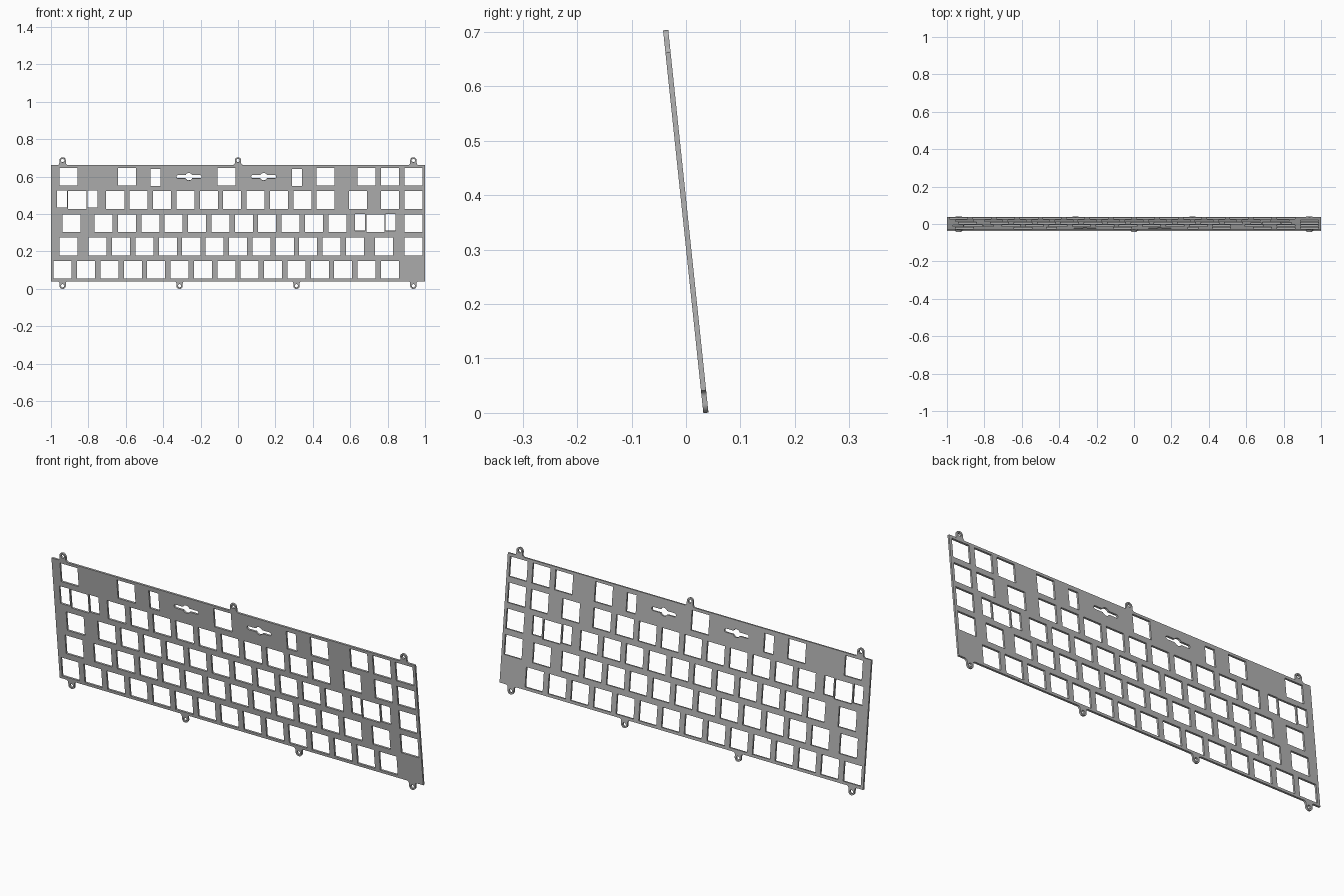
import bpy
from math import sin, cos, pi, radians, sqrt, asin

cube = bpy.data.objects.get("Cube")
if cube:
    bpy.data.objects.remove(cube, do_unlink=True)

U = 0.125                 # key pitch
HOLE = 0.0965             # switch cutout size
THICK = 0.0095
BOTTOM, TOP = 0.041, 0.665
ROW = [0.103 + U * i for i in range(5)]
TAB_R, FILLET, TAB_OUT = 0.017, 0.012, 0.0245
TILT = radians(6)


def arc(cx, cy, r, start, end, steps=10):
    angles = [start + (end - start) * i / steps for i in range(steps + 1)]
    return [(cx + r * cos(a), cy + r * sin(a)) for a in angles]


def rectangle(x, y, w, h):
    return [(x + sx * w / 2, y + sy * h / 2)
            for sx, sy in ((-1, -1), (1, -1), (1, 1), (-1, 1))]


def circle(x, y, r, steps=24):
    return arc(x, y, r, 0, 2 * pi, steps)[:-1]


def tab(x, edge, direction):
    """Filleted screw tab, listed from left to right along an edge."""
    left = arc(-TAB_R - FILLET, FILLET, FILLET, -pi / 2, 0, 6)
    right = [(-a, b) for a, b in reversed(left)]
    pts = left + arc(0, TAB_OUT, TAB_R, pi, 0, 16) + right
    return [(x + a, edge + direction * b) for a, b in pts]


def slot(x, y, half=0.067, h=0.009, bump=0.02):
    """Rounded slot with a round opening in its middle."""
    a = asin(h / bump)
    pts = arc(half - h, 0, h, -pi / 2, pi / 2)
    pts += arc(0, 0, bump, a, pi - a)
    pts += arc(h - half, 0, h, pi / 2, 3 * pi / 2)
    pts += arc(0, 0, bump, pi + a, 2 * pi - a)
    return [(x + p, y + q) for p, q in pts]


# Outer outline with screw tabs
end = 1 - U / 2
low_tabs, high_tabs = (-end, -0.3125, 0.3125, end), (-end, 0, end)
outline = [(-1, BOTTOM)]
for x in low_tabs:
    outline += tab(x, BOTTOM, -1)
outline += [(1, BOTTOM), (1, TOP)]
for x in reversed(high_tabs):
    outline += reversed(tab(x, TOP, 1))
outline.append((-1, TOP))
loops = [outline]

# Screw holes
loops += [circle(x, BOTTOM - TAB_OUT, 0.009) for x in low_tabs]
loops += [circle(x, TOP + TAB_OUT, 0.009) for x in high_tabs]

# Key rows as widths in key units, lowest row first; negative widths are blank
rows = [
    [1] * 15,
    [1.5] + [1] * 12 + [1.5, 1],
    [1.75] + [1] * 11 + [2.25, 1],
    [2.25] + [1] * 10 + [1.75, 1, 1],
    [1.5, -1, 1.5, 7, 1.5, -0.5, 1, 1, 1],
]
for y, widths in zip(ROW, rows):
    x = -1
    for w in widths:
        centre = x + abs(w) * U / 2
        x += abs(w) * U
        if w < 0:
            continue
        loops.append(rectangle(centre, y, HOLE, HOLE))
        # Stabiliser cutouts beside wide keys
        if w > 2:
            wide = w > 3
            offset, shift = (0.378, -0.005) if wide else (0.081, 0.005)
            for side in (-1, 1):
                loops.append(rectangle(centre + side * offset, y + shift, 0.053, 0.091))
        # Slots beside the longest key's switch
        if w > 3:
            loops += [slot(centre + side * 0.2, y) for side in (-1, 1)]

# Plate: filled flat profile with holes, extruded
curve = bpy.data.curves.new("plate", "CURVE")
curve.dimensions = "2D"
curve.fill_mode = "BOTH"
curve.extrude = THICK / 2
for pts in loops:
    spline = curve.splines.new("POLY")
    spline.points.add(len(pts) - 1)
    for point, (x, y) in zip(spline.points, pts):
        point.co = (x, y, 0, 1)
    spline.use_cyclic_u = True
plate = bpy.data.objects.new("switch_plate", curve)
bpy.context.collection.objects.link(plate)
plate.rotation_euler.x = pi / 2 + TILT
plate.location = (0, 0.0365, THICK / 2 * sin(TILT))

for other in bpy.context.selected_objects:
    other.select_set(False)
plate.select_set(True)
bpy.context.view_layer.objects.active = plate
bpy.ops.object.convert(target="MESH")
plate = bpy.context.object
bpy.ops.object.mode_set(mode="EDIT")
bpy.ops.mesh.select_all(action="SELECT")
bpy.ops.mesh.remove_doubles(threshold=0.00005)
bpy.ops.mesh.normals_make_consistent(inside=False)
bpy.ops.object.mode_set(mode="OBJECT")
bpy.ops.object.shade_smooth_by_angle(angle=radians(30))

# Grey metal colour
grey = bpy.data.materials.new("plain_grey")
grey.use_nodes = True
colour = (0.45, 0.45, 0.45, 1)
grey.diffuse_color = colour
grey.node_tree.nodes["Principled BSDF"].inputs["Base Color"].default_value = colour
plate.data.materials.clear()
plate.data.materials.append(grey)
